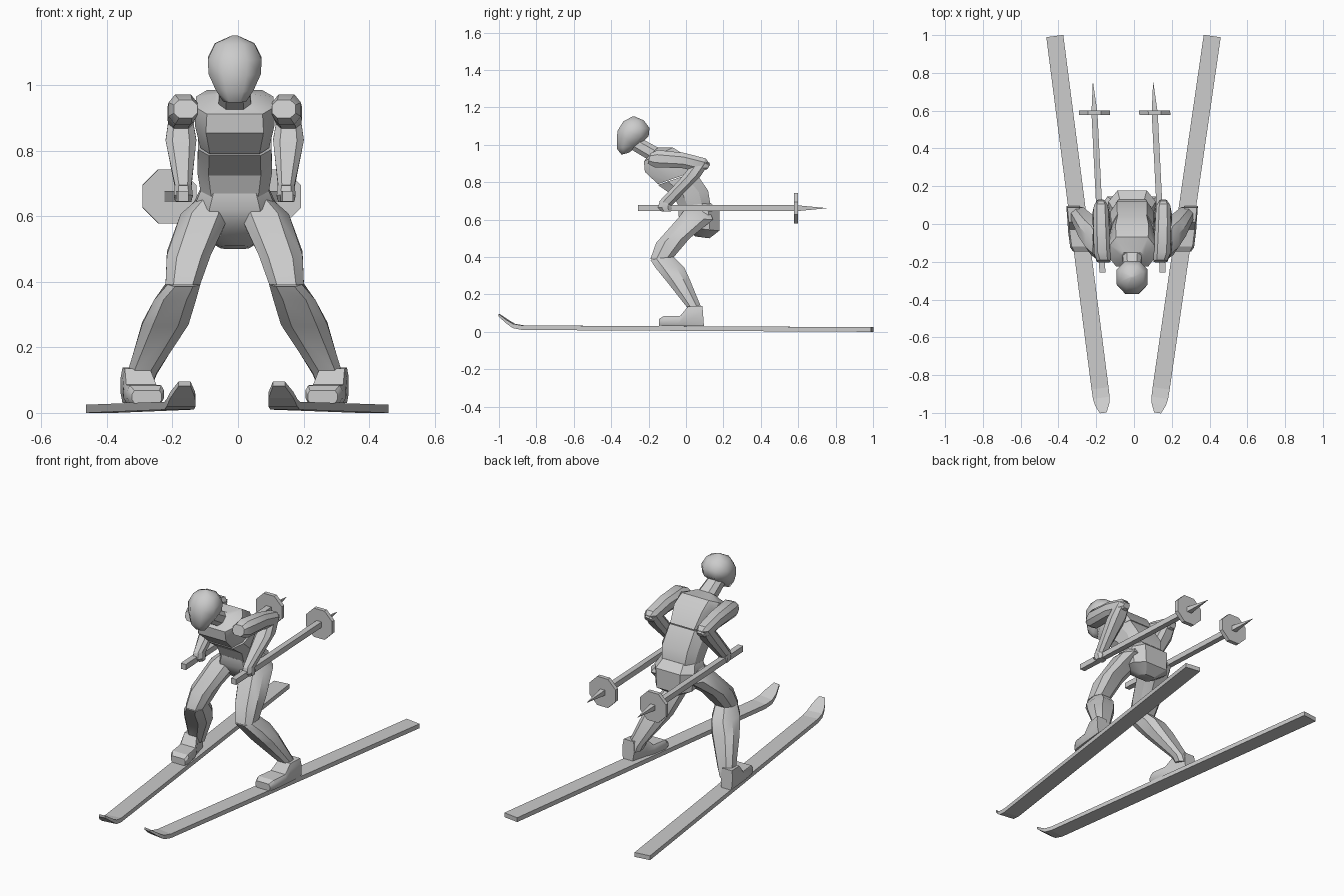
import bpy, bmesh, math
from mathutils import Vector

MID = -0.01  # body's mirror plane


def skin(name, rings, smooth=None):
    """Join equal-length point rings into one closed solid."""
    bm = bmesh.new()
    loops = [[bm.verts.new(p) for p in r] for r in rings]
    n = len(loops[0])
    for a, b in zip(loops, loops[1:]):
        for i in range(n):
            j = (i + 1) % n
            bm.faces.new((a[i], a[j], b[j], b[i]))
    bm.faces.new(loops[0])
    bm.faces.new(loops[-1])
    bmesh.ops.recalc_face_normals(bm, faces=bm.faces)
    me = bpy.data.meshes.new(name)
    bm.to_mesh(me)
    bm.free()
    ob = bpy.data.objects.new(name, me)
    bpy.context.collection.objects.link(ob)
    if smooth:
        bpy.ops.object.select_all(action='DESELECT')
        bpy.context.view_layer.objects.active = ob
        ob.select_set(True)
        bpy.ops.object.shade_smooth_by_angle(angle=math.radians(smooth))
    return ob


def limb(name, stations, side=1, k=0.55, smooth=30):
    """Octagonal loft; station = front (y, z), back (y, z), centre x, half width."""
    rings = []
    for fy, fz, by, bz, cx, hw in stations:
        ring = []
        for t, u in ((0, -k), (0, k), (.27, 1), (.73, 1), (1, k), (1, -k), (.73, -1), (.27, -1)):
            ring.append((MID + side * (cx + u * hw), fy + t * (by - fy), fz + t * (bz - fz)))
        rings.append(ring)
    return skin(name, rings, smooth)


# head and neck
limb("head", [(-.285, 1.152, -.275, 1.152, 0, .008), (-.335, 1.125, -.225, 1.13, 0, .06),
              (-.366, 1.075, -.195, 1.09, 0, .082), (-.37, 1.03, -.20, 1.045, 0, .08),
              (-.37, .98, -.25, 1.0, 0, .058), (-.345, .947, -.305, .958, 0, .035)],
     k=.45, smooth=60)
limb("neck", [(-.31, .985, -.25, 1.04, 0, .042), (-.21, .925, -.15, .985, 0, .05)])

# torso in three blocks
limb("chest", [(-.205, .935, -.15, .985, 0, .06), (-.225, .912, -.07, .985, 0, .118),
               (-.22, .855, -.005, .945, 0, .122), (-.15, .79, .05, .86, 0, .105)], k=.72)
limb("abdomen", [(-.15, .785, .05, .855, 0, .112), (-.065, .725, .118, .755, 0, .114),
                 (-.035, .66, .13, .685, 0, .103)], k=.7)
limb("pelvis", [(-.04, .67, .13, .69, 0, .105), (-.04, .62, .178, .65, 0, .125),
                (-.01, .56, .178, .54, 0, .115), (.05, .51, .125, .50, 0, .045)], k=.62)

for side, label in ((-1, "left"), (1, "right")):
    # leg
    limb(label + "_thigh", [(-.01, .65, .12, .655, .075, .04), (-.04, .61, .145, .60, .09, .075),
                            (-.16, .475, .02, .50, .14, .067),
                            (-.19, .39, -.065, .40, .158, .053)], side)
    limb(label + "_shin", [(-.19, .385, -.075, .41, .155, .05), (-.165, .345, -.01, .345, .182, .064),
                           (-.10, .265, .02, .28, .212, .071), (.01, .125, .088, .115, .283, .045),
                           (.02, .09, .09, .08, .29, .038)], side)
    # boot, front to back (bottom point first, then top)
    limb(label + "_boot", [(-.145, .03, -.145, .068, .268, .045), (-.125, .03, -.12, .084, .272, .056),
                           (-.04, .03, -.03, .086, .285, .054), (.01, .03, .01, .135, .297, .045),
                           (.096, .03, .088, .138, .312, .036)], side, k=.85)
    # arm
    limb(label + "_upper_arm", [(-.205, .90, -.19, .955, .15, .036), (-.17, .88, -.15, .972, .158, .044),
                                (-.02, .875, -.01, .957, .163, .042), (.07, .855, .105, .927, .165, .038),
                                (.115, .87, .13, .895, .165, .02)], side)
    limb(label + "_forearm", [(.035, .90, .125, .905, .165, .036), (-.02, .83, .08, .835, .164, .047),
                              (-.145, .695, -.08, .672, .157, .024)], side)
    limb(label + "_hand", [(-.14, .70, -.08, .68, .157, .026), (-.15, .665, -.075, .66, .157, .029),
                           (-.13, .643, -.08, .643, .157, .024)], side)

    # ski with upturned tip
    tail, tip = (.415, .135) if side > 0 else (-.42, -.172)
    slope = (tail - tip) / 1.93
    rings = []
    for y, lo, hi, hw in ((.995, .0, .025, .045), (-.87, .01, .034, .045), (-.92, .02, .043, .044),
                          (-.955, .045, .064, .038), (-1.0, .082, .096, .018)):
        cx = tail + (y - 1) * slope
        rings.append([(cx + u * hw, y - u * hw * slope, z)
                      for u, z in ((-1, lo), (1, lo), (1, hi), (-1, hi))])
    skin(label + "_ski", rings)

    # pole: square shaft, pointed end and octagonal basket
    px = .152 if side > 0 else -.167
    axis = Vector((-.05, 1, 0))

    def disc(y, r, n):
        c = Vector((px, 0, .661)) + axis * (y + .257) - Vector((0, .257, 0))
        a0 = math.pi / n
        return [c + Vector((math.cos(a0 + i * math.tau / n) * r, 0, math.sin(a0 + i * math.tau / n) * r))
                for i in range(n)]

    skin(label + "_pole", [disc(-.257, .0225, 4), disc(.59, .0225, 4)])
    skin(label + "_pole_point", [disc(.59, .0225, 4), disc(.75, .001, 4)])
    skin(label + "_basket", [disc(.577, .089, 8), disc(.6, .089, 8)])
